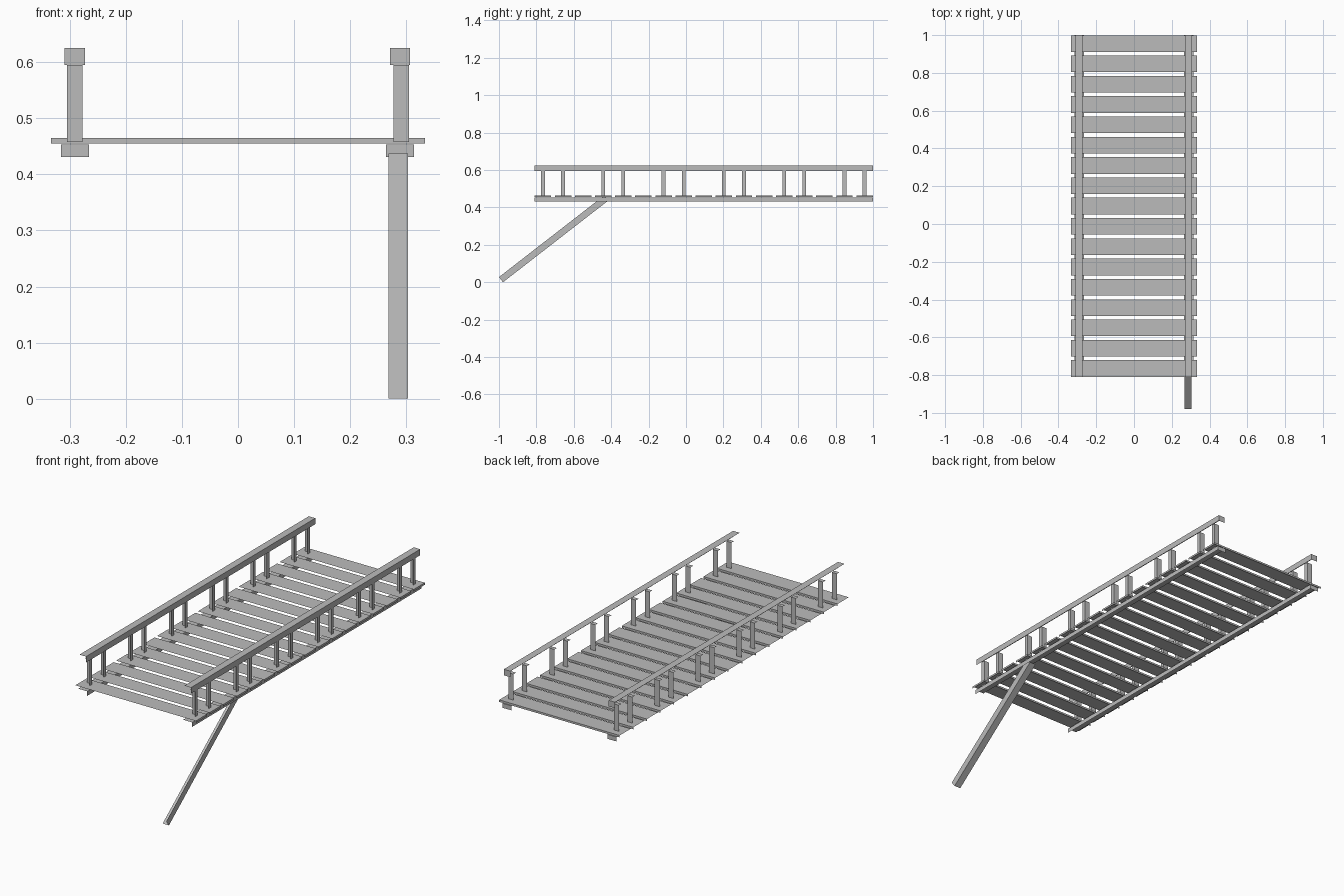
import bpy
import bmesh
from math import radians
from mathutils import Matrix, Vector

cube = bpy.data.objects.get("Cube")
if cube:
    bpy.data.objects.remove(cube, do_unlink=True)

GREY = (0.5, 0.5, 0.5, 1)
grey = bpy.data.materials.new("plain grey")
grey.use_nodes = True
grey.diffuse_color = GREY
grey.node_tree.nodes["Principled BSDF"].inputs["Base Color"].default_value = GREY


def shell(name, low, high, capped=True):
    """Open box that keeps only its +x, +y and (if capped) +z faces."""
    low, high = Vector(low), Vector(high)
    bm = bmesh.new()
    bmesh.ops.create_cube(bm, size=1)
    bm.normal_update()
    drop = [f for f in bm.faces
            if sum(f.normal) < 0 or (f.normal.z > 0.5 and not capped)]
    bmesh.ops.delete(bm, geom=drop, context="FACES")
    bmesh.ops.transform(bm, verts=bm.verts,
                        matrix=Matrix.Translation((low + high) / 2)
                        @ Matrix.Diagonal((*(high - low), 1)))
    mesh = bpy.data.meshes.new(name)
    bm.to_mesh(mesh)
    bm.free()
    mesh.materials.append(grey)
    obj = bpy.data.objects.new(name, mesh)
    bpy.context.collection.objects.link(obj)
    return obj


FRONT, BACK = -0.81, 1.0
PLANKS, PITCH, DEPTH = 17, 0.1075, 0.088
FIRST = -0.765

# Deck planks, with a pair of posts on two of every three planks
for i in range(PLANKS):
    y = FIRST + i * PITCH
    shell(f"deck_plank_{i + 1}", (-0.333, y - DEPTH / 2, 0.455),
          (0.333, y + DEPTH / 2, 0.465))
    if i % 3 < 2:
        for side, x in (("right", -0.291), ("left", 0.291)):
            shell(f"{side}_post_{i + 1}", (x - 0.014, y - 0.01, 0.458),
                  (x + 0.014, y + 0.01, 0.595))

# Bearers under the deck and handrails over the posts
for side, x in (("right", -0.291), ("left", 0.289)):
    shell(f"{side}_bearer", (x - 0.025, FRONT, 0.431), (x + 0.025, BACK, 0.453))
    shell(f"{side}_handrail", (x - 0.018, FRONT, 0.595), (x + 0.018, BACK, 0.625))

# Slanted brace from the ground to the left bearer
brace = shell("slanted_brace", (-0.0175, -0.035, 0), (0.0175, 0, 0.713), capped=False)
brace.location = (0.286, -0.9785, 0)
brace.rotation_euler.x = -radians(52.2)
